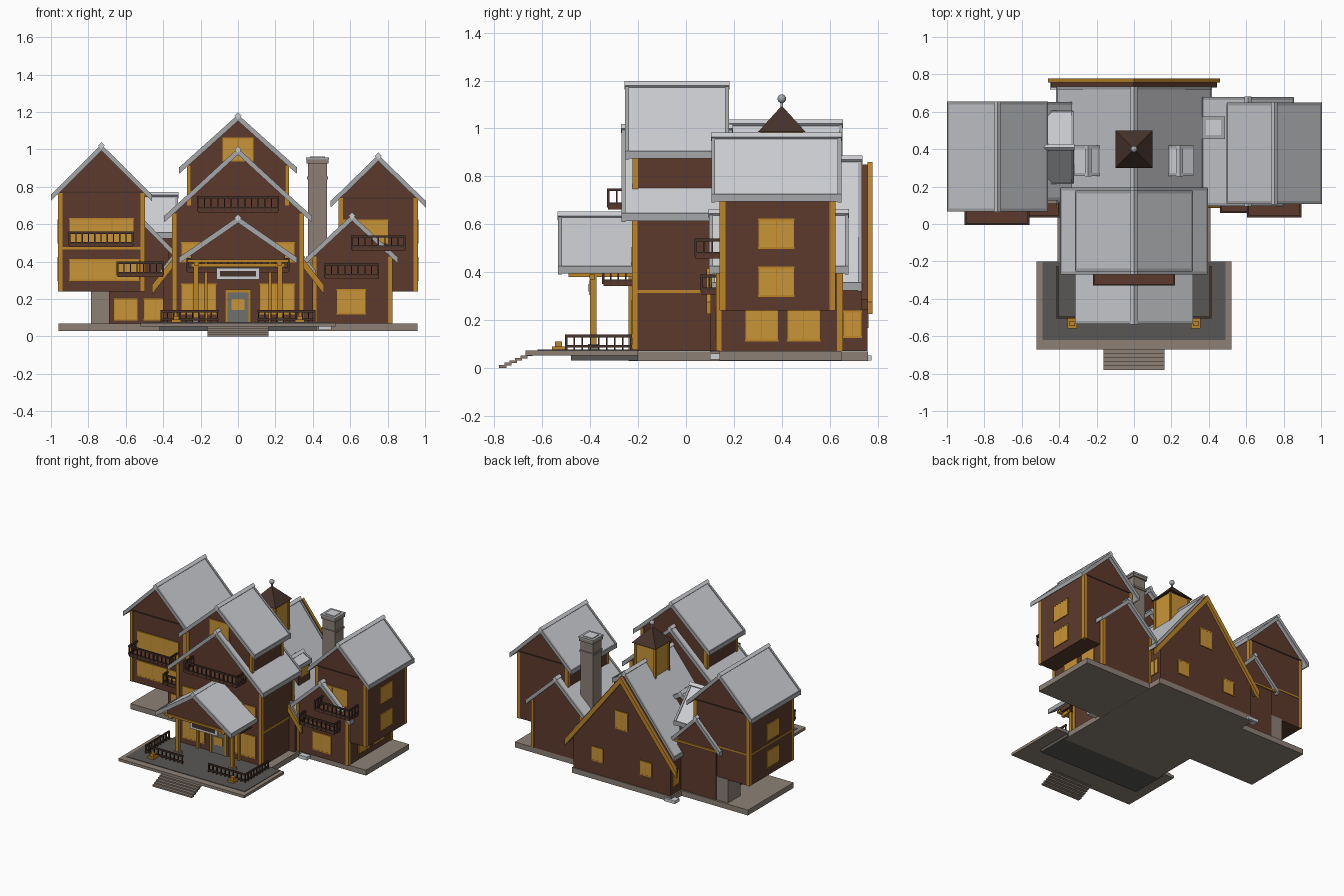
import bpy, bmesh
from mathutils import Vector

if "Cube" in bpy.data.objects:
    bpy.data.objects.remove(bpy.data.objects["Cube"])


def material(name, r, g, b):
    m = bpy.data.materials.new(name)
    m.use_nodes = True
    m.diffuse_color = (r, g, b, 1)
    m.node_tree.nodes["Principled BSDF"].inputs["Base Color"].default_value = (r, g, b, 1)
    return m


BROWN = material("brown timber", .107, .042, .026)
DARK = material("dark timber", .06, .032, .023)
ORANGE = material("orange trim", .5, .235, .022)
SAND = material("sand glass", .58, .3, .038)
ROOF = material("light grey roof", .62, .63, .66)
EDGE = material("grey roof edge", .38, .39, .4)
STONE = material("warm stone", .262, .216, .181)
PAVING = material("dark paving", .1, .095, .09)
DOOR = material("grey door", .16, .16, .15)


# A solid is a profile swept along one axis
def prism(pts, lo, hi, axis="y"):
    return pts, lo, hi, axis


def box(x0, x1, y0, y1, z0, z1):
    return prism([(x0, y0), (x1, y0), (x1, y1), (x0, y1)], z0, z1, "z")


def place(a, b, t, axis):
    return Vector({"x": (t, a, b), "y": (a, t, b), "z": (a, b, t)}[axis])


def build(name, mat, *solids):
    bm = bmesh.new()
    for pts, lo, hi, axis in solids:
        ends = [[bm.verts.new(place(a, b, t, axis)) for a, b in pts] for t in (lo, hi)]
        n = len(pts)
        for i in range(n):
            j = (i + 1) % n
            bm.faces.new((ends[0][i], ends[0][j], ends[1][j], ends[1][i]))
        bm.faces.new(ends[0][::-1])
        bm.faces.new(ends[1])
    bmesh.ops.recalc_face_normals(bm, faces=bm.faces)
    me = bpy.data.meshes.new(name)
    bm.to_mesh(me)
    bm.free()
    me.materials.append(mat)
    ob = bpy.data.objects.new(name, me)
    bpy.context.scene.collection.objects.link(ob)
    return ob


def chevron(c, half, ze, zr, t):
    return [(c - half, ze), (c, zr), (c + half, ze), (c + half, ze - t), (c, zr - t), (c - half, ze - t)]


# Gabled roof with ridge cap, verge strips and eave strips
def roof(name, c, half, ze, zr, lo, hi, axis="y"):
    build(name + "_roof", ROOF, prism(chevron(c, half, ze, zr, .022), lo, hi, axis))
    verge = chevron(c, half + .004, ze + .004, zr + .006, .034)
    d = .018
    cap = [(c - d, zr), (c, zr + d), (c + d, zr), (c, zr - d)]
    eaves = [prism([(c + s * half, ze - .026), (c + s * (half + .006), ze - .026),
                    (c + s * (half + .006), ze + .006), (c + s * half, ze + .006)], lo, hi, axis)
             for s in (-1, 1)]
    build(name + "_roof_edges", EDGE, prism(verge, lo - .004, lo + .012, axis),
          prism(verge, hi - .012, hi + .004, axis), *eaves)
    build(name + "_ridge_cap", ROOF, prism(cap, lo - .006, hi + .006, axis))


# Walls with a pointed top that meets the underside of a roof
def walls(name, c, w, z0, half, ze, zr, lo, hi, axis="y"):
    top = zr - .02
    side = top - (zr - ze) / half * w
    build(name + "_walls", BROWN,
          prism([(c - w, z0), (c - w, side), (c, top), (c + w, side), (c + w, z0)], lo, hi, axis))
    return side


def corner_posts(name, x0, x1, y0, y1, z0, z1, r=.012):
    build(name + "_corner_posts", ORANGE,
          *[box(x - r, x + r, y - r, y + r, z0, z1) for x in (x0, x1) for y in (y0, y1)])


# Window plate with frame on a wall facing along y or x
def window(name, facing, at, a0, a1, z0, z1, panes=2):
    def plate(p0, p1, q0, q1, t):
        if facing == "y":
            return box(p0, p1, at - t, at + t, q0, q1)
        return box(at - t, at + t, p0, p1, q0, q1)
    f = .004
    build(name + "_glass", SAND, plate(a0, a1, z0, z1, .004))
    bars = [plate(a0 + (a1 - a0) * i / panes - f / 2, a0 + (a1 - a0) * i / panes + f / 2, z0, z1, .0048)
            for i in range(panes + 1)]
    build(name + "_frame", ORANGE, plate(a0 - f, a1 + f, z0 - f, z0 + f, .0049),
          plate(a0 - f, a1 + f, z1 - f, z1 + f, .0049), *bars)


# Railing run along x or y: rails plus balusters
def run(axis, lo, hi, at, z0, z1):
    r = .005

    def bar(a, b, q0, q1):
        return box(a, b, at - r, at + r, q0, q1) if axis == "x" else box(at - r, at + r, a, b, q0, q1)
    n = max(2, round((hi - lo) / .035))
    step = (hi - lo) / n
    return [bar(lo - r, hi + r, z1 - .012, z1), bar(lo - r, hi + r, z0 + .01, z0 + .02)] + [
        bar(lo + i * step - .003, lo + i * step + .003, z0, z1) for i in range(n + 1)]


def balcony(name, x0, x1, y0, y1, z0, z1):
    build(name + "_floor", BROWN, box(x0, x1, y0, y1, z0 - .008, z0 + .012))
    build(name + "_railing", DARK, *run("x", x0, x1, y0, z0, z1),
          *run("y", y0, y1, x0, z0, z1), *run("y", y0, y1, x1, z0, z1))


# Foundation, terrace and steps
build("foundation", STONE, box(-.96, -.3, .1, .64, .03, .07), box(.3, .96, .14, .65, .03, .07),
      box(-.41, .41, -.24, .76, .029, .069))
build("terrace_slab", STONE, box(-.52, .52, -.67, -.2, .052, .072))
build("terrace_paving", PAVING, box(-.49, .49, -.62, -.2, .07, .076))
build("terrace_underside", PAVING, box(-.42, .42, -.48, -.2, .03, .055))
build("front_steps", STONE, *[box(-.163, .163, -.78 + .022 * i, -.75 + .022 * i, .01 * i, .01 * i + .012)
                              for i in range(6)])
build("side_steps", ROOF, box(.43, .5, .1, .15, .035, .06), box(-.45, -.36, .72, .775, .03, .052))
for s, side in ((-1, "right"), (1, "left")):
    a, b = sorted((s * .11, s * .41))
    build(side + "_terrace_railing", DARK, *run("x", a, b, -.5, .076, .14),
          *run("y", -.5, -.23, s * .41, .076, .14))
    build(side + "_lamp_base", ORANGE, box(s * .33 - .025, s * .33 + .025, -.56, -.505, .076, .09),
          box(s * .33 - .014, s * .33 + .014, -.546, -.518, .09, .11))

# Main front block and the taller block rising through it
M = (.39, .64, 1.0)
e = walls("main", 0, .35, .07, *M, -.22, .16)
roof("main", 0, *M, -.265, .19)
corner_posts("main", -.342, .342, -.214, .15, .07, e)
build("main_side_bands", ORANGE, box(-.354, .354, -.21, .14, .312, .326))
T = (.31, .9, 1.18)
e = walls("upper", 0, .27, .65, *T, -.215, .14)
roof("upper", 0, *T, -.25, .175)
corner_posts("upper", -.262, .262, -.212, .134, .7, e)
window("attic", "y", -.217, -.08, .08, .94, 1.06)
balcony("main_balcony", -.215, .215, -.325, -.22, .67, .75)
balcony("entry_balcony", -.27, .27, -.345, -.22, .35, .42)
for s, side in ((-1, "right"), (1, "left")):
    a, b = sorted((s * .12, s * .3))
    window(side + "_front_lower", "y", -.222, a, b, .12, .28, 3)
    window(side + "_front_upper", "y", -.222, a, b, .4, .5, 2)

# Entrance
build("door", DOOR, box(-.055, .055, -.23, -.21, .07, .235))
build("door_pane", SAND, box(-.035, .035, -.234, -.226, .14, .2))
build("door_frame", ORANGE, box(-.07, -.055, -.236, -.21, .07, .25), box(.055, .07, -.236, -.21, .07, .25),
      box(-.07, .07, -.236, -.21, .235, .25))
build("entry_board", ROOF, box(-.115, .115, -.405, -.395, .305, .365))
build("entry_board_panel", DARK, box(-.095, .095, -.408, -.394, .32, .35))

# Porch
P = (.31, .42, .635)
roof("porch", 0, *P, -.53, -.2)
walls("porch_gable", 0, .25, .405, *P, -.48, -.22)
build("porch_beams", ORANGE, box(-.27, .27, -.49, -.47, .395, .41),
      *[box(s * .22 - .012, s * .22 + .012, -.49, -.22, .38, .404) for s in (-1, 1)],
      box(-.25, .25, -.402, -.38, .37, .39))
build("porch_posts", ORANGE, *[box(x - .013, x + .013, -.4, -.374, .1, .4) for x in (-.225, .225)],
      *[box(x - .008, x + .008, -.24, -.218, .07, .4) for x in (-.17, .17)])
build("porch_post_feet", STONE, *[box(x - .022, x + .022, -.41, -.365, .075, .1) for x in (-.225, .225)])

# Rear hall with wide barge boards
B = (.41, .35, .87)
walls("rear_hall", 0, .4, .07, *B, .1, .757)
roof("rear_hall", 0, *B, .11, .73)
barge = chevron(0, .46, .275, .86, .05)
build("rear_barge_boards", ORANGE, prism(barge, .757, .778), prism(barge, .085, .105))
build("rear_verge", BROWN, prism(chevron(0, .445, .285, .85, .04), .73, .76))
window("rear_attic", "y", .758, -.05, .05, .46, .59)
for s, side in ((-1, "right"), (1, "left")):
    window(side + "_rear", "y", .758, s * .2 - .045, s * .2 + .045, .17, .27)
    window(side + "_rear_hall", "x", s * .401, .66, .73, .13, .235)
    a, b = sorted((s * .18, s * .31))
    build(side + "_dormer_walls", BROWN, box(a, b, .27, .405, .42, .62))
    window(side + "_dormer", "x", s * .311, .29, .385, .53, .6)
    roof(side + "_dormer", s * .245, .07, .625, .665, .26, .415)

# Cupola with pyramid roof and finial
build("cupola_walls", SAND, box(-.08, .08, .32, .48, .75, .985))
build("cupola_trim", ORANGE, *[box(x - .008, x + .008, y - .008, y + .008, .75, .985)
                               for x in (-.08, .08) for y in (.32, .48)])
bpy.ops.mesh.primitive_cone_add(vertices=4, radius1=.141, radius2=0, depth=.11,
                                location=(0, .4, 1.04), rotation=(0, 0, .7854))
bpy.context.object.name = "cupola_roof"
bpy.context.object.data.materials.append(DARK)
build("finial_rod", EDGE, box(-.005, .005, .395, .405, 1.07, 1.12))
bpy.ops.mesh.primitive_uv_sphere_add(segments=12, ring_count=8, radius=.018, location=(0, .4, 1.124))
bpy.context.object.name = "finial_ball"
bpy.context.object.data.materials.append(EDGE)
bpy.ops.object.shade_smooth_by_angle()

# Right wing
W = (.265, .755, 1.02)
e = walls("right_wing", -.73, .23, .24, *W, .1, .62)
roof("right_wing", -.73, *W, .07, .65)
corner_posts("right_wing", -.95, -.51, .108, .612, .24, e)
build("right_wing_band", ORANGE, box(-.963, -.497, .097, .623, .465, .477))
build("right_wing_gable_beam", DARK, box(-.955, -.505, .094, .626, e - .004, e + .004))
window("right_wing_upper", "y", .099, -.9, -.56, .5, .63, 3)
window("right_wing_lower", "y", .099, -.9, -.53, .3, .41, 3)
for z in (.3, .5):
    window("right_wing_side", "x", -.961, .28, .42, z, z + .12)
balcony("right_wing_balcony", -.9, -.565, 0, .1, .485, .56)
balcony("right_lower_balcony", -.645, -.4, .04, .11, .325, .4)
L = (.2, .44, .645)
walls("right_low_gable", -.53, .16, .07, *L, .16, .63)
roof("right_low_gable", -.53, *L, .13, .648)
build("right_low_beam", ORANGE, box(-.72, -.34, .63, .642, .425, .44))
for x in (-.66, -.5):
    window("right_ground", "y", .159, x, x + .12, .09, .2)
build("stone_pier", STONE, box(-.785, -.68, .48, .625, .06, .245))

# Cross gable joining the right wing to the rear hall
C = (.19, .55, .755)
walls("link", .41, .16, .4, *C, -.6, -.345, "x")
roof("link", .41, *C, -.55, -.325, "x")

# Left wing
E = (.25, .72, .965)
e = walls("left_wing", .75, .21, .24, *E, .145, .62)
roof("left_wing", .75, *E, .11, .645)
corner_posts("left_wing", .55, .95, .152, .612, .24, e)
build("left_wing_gable_beam", DARK, box(.545, .955, .14, .625, e - .004, e + .004))
window("left_wing_front", "y", .144, .56, .8, .5, .62)
for z in (.3, .5):
    window("left_wing_side", "x", .961, .305, .45, z, z + .12)
balcony("left_wing_balcony", .61, .89, .04, .145, .465, .54)
G = (.24, .42, .645)
e = walls("left_low_gable", .61, .21, .07, *G, .13, .65)
roof("left_low_gable", .61, *G, .1, .675)
corner_posts("left_low_gable", .407, .813, .137, .643, .07, e)
window("left_ground", "y", .129, .53, .68, .12, .25)
for y in (.25, .425):
    window("left_ground_side", "x", .821, y, y + .132, .115, .245)
balcony("left_lower_balcony", .465, .75, .065, .13, .315, .39)

# Chimney
build("chimney_stack", STONE, box(.375, .475, .465, .565, .1, .94))
build("chimney_bands", STONE, box(.368, .482, .458, .572, .84, .855), box(.366, .484, .456, .574, .925, .95))
build("chimney_cap", EDGE, box(.364, .486, .454, .576, .945, .957))
build("chimney_mouth", ROOF, box(.385, .465, .475, .555, .957, .962))
